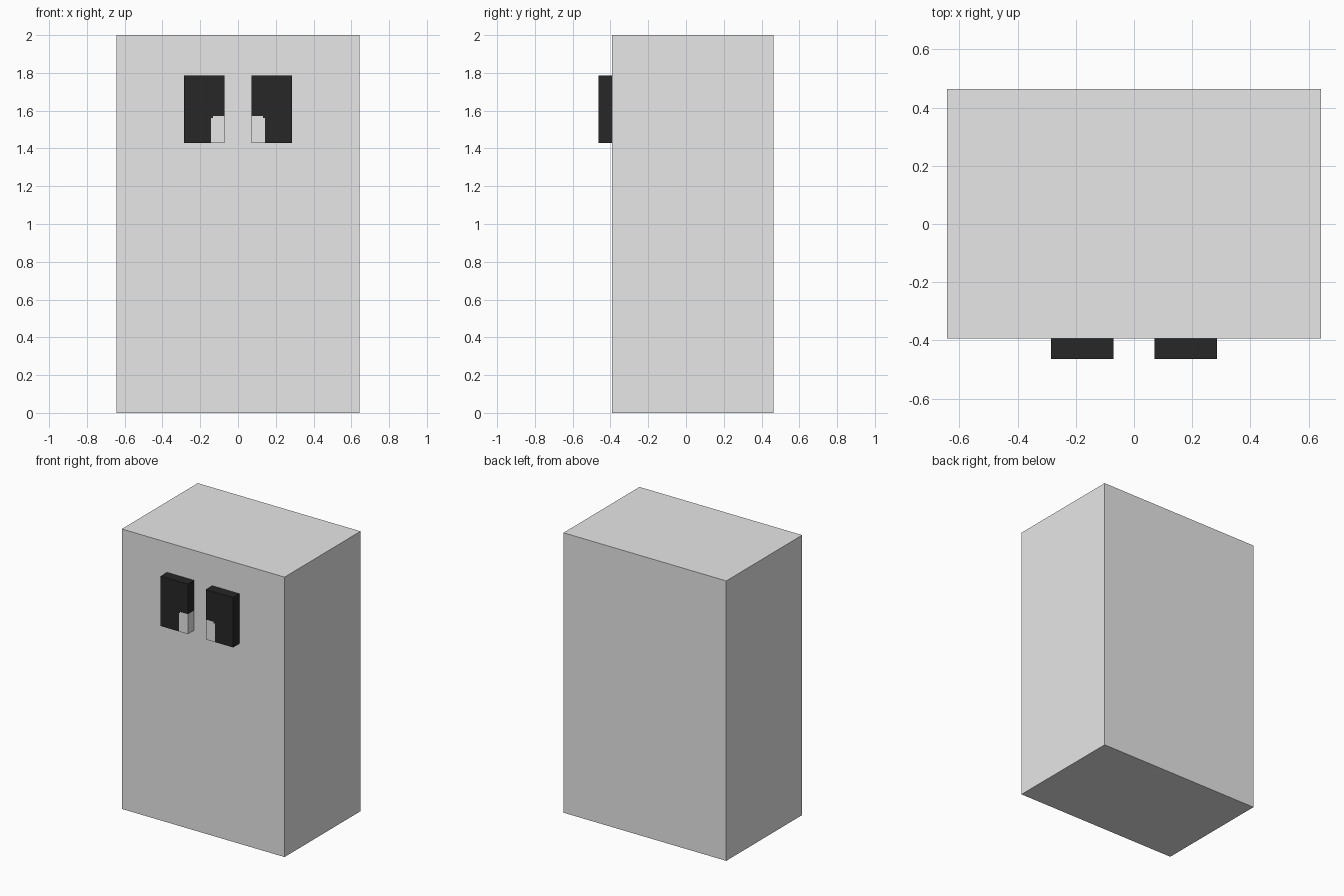
import bpy
import bmesh

cube = bpy.data.objects.get("Cube")
if cube:
    bpy.data.objects.remove(cube, do_unlink=True)


def material(name, value):
    m = bpy.data.materials.new(name)
    m.use_nodes = True
    colour = (value, value, value, 1.0)
    m.diffuse_color = colour
    m.node_tree.nodes["Principled BSDF"].inputs["Base Color"].default_value = colour
    return m


light_grey = material("light grey", 0.8)
black = material("black", 0.02)


def prism(name, profile, y_front, y_back, mat):
    """Extrude an (x, z) outline from y_front to y_back."""
    bm = bmesh.new()
    face = bm.faces.new([bm.verts.new((x, y_front, z)) for x, z in profile])
    ext = bmesh.ops.extrude_face_region(bm, geom=[face])
    verts = [v for v in ext["geom"] if isinstance(v, bmesh.types.BMVert)]
    bmesh.ops.translate(bm, verts=verts, vec=(0, y_back - y_front, 0))
    bmesh.ops.recalc_face_normals(bm, faces=bm.faces)
    mesh = bpy.data.meshes.new(name)
    bm.to_mesh(mesh)
    bm.free()
    mesh.materials.append(mat)
    obj = bpy.data.objects.new(name, mesh)
    bpy.context.collection.objects.link(obj)
    return obj


FRONT, BACK, EYE_FRONT = -0.393, 0.464, -0.464

# Body block
prism("body", [(-0.643, 0), (0.643, 0), (0.643, 2), (-0.643, 2)],
      FRONT, BACK, light_grey)

# Eye outlines: the pupil wraps around a pale lower inner corner
inner, mid, outer = 0.071, 0.143, 0.286
low, step, high = 1.429, 1.571, 1.786
n = 0.01  # small notch at the corner where the two colours meet
corner = [(mid, low), (mid, step - n), (mid - n, step - n), (mid - n, step), (inner, step)]
pupil = corner + [(inner, high), (outer, high), (outer, low)]
white = corner + [(inner, low)]

for side, sign in (("left", 1), ("right", -1)):
    for part, outline, mat in (("pupil", pupil, black), ("eye_white", white, light_grey)):
        prism(f"{side}_{part}", [(sign * x, z) for x, z in outline],
              EYE_FRONT, FRONT, mat)
